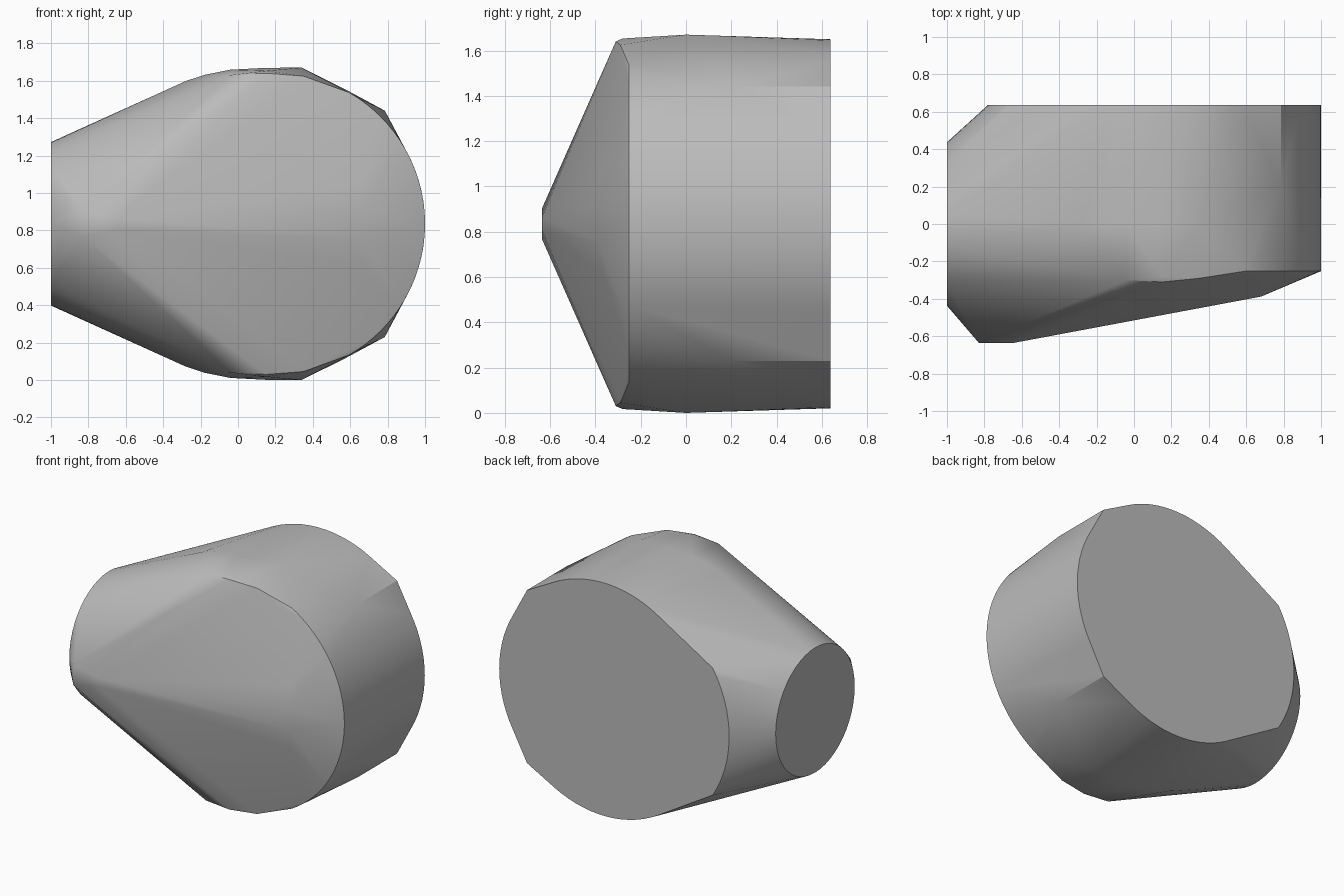
import bpy, bmesh
from math import radians, cos, sin

cube = bpy.data.objects.get("Cube")
if cube:
    bpy.data.objects.remove(cube, do_unlink=True)

MID = 0.835        # height of the horizontal symmetry plane
BACK = 0.637
points = []


def mirrored(x, y, h):
    """Add a point above and below the symmetry plane."""
    points.extend([(x, y, MID + h), (x, y, MID - h)])


def arc(cx, radius, y, start, end, steps):
    """Arc in a plane facing the front, mirrored in height."""
    for i in range(steps + 1):
        a = radians(start + (end - start) * i / steps)
        mirrored(cx + radius * cos(a), y, radius * sin(a))


# Round end disc on the right side
for i in range(48):
    a = radians(i * 7.5)
    points.append((-1, 0.437 * cos(a), MID + 0.437 * sin(a)))

# Flat back: large arc, blunt corner and shallow end arc
arc(0.19, 0.81, BACK, 0, 42, 10)
arc(0.19, 0.815, BACK, 62, 121, 14)
arc(0.06, 0.84, BACK, 148, 180, 8)
for y in (0.2, BACK):
    mirrored(0.785, y, 0.605)

# Front rim of the wide drum
arc(0.19, 0.81, -0.252, 0, 60, 16)
for x, y, h in ((0.35, -0.29, 0.79), (0.15, -0.31, 0.805),
                (-0.04, -0.3, 0.795), (0.15, -0.28, 0.818)):
    mirrored(x, y, h)

# Widest section above and below
for x, h in ((0.34, 0.835), (0.15, 0.834), (-0.04, 0.824),
             (-0.18, 0.796), (-0.28, 0.763)):
    mirrored(x, 0, h)

# Blunt nose and the shoulder on the front slope
mirrored(-0.83, -0.635, 0.07)
mirrored(-0.64, -0.635, 0.03)
mirrored(0.68, -0.388, 0.08)
mirrored(0.66, -0.365, 0.22)

# Wrap the sections in one convex skin
bm = bmesh.new()
for p in points:
    bm.verts.new(p)
bmesh.ops.remove_doubles(bm, verts=bm.verts[:], dist=0.001)
bmesh.ops.convex_hull(bm, input=bm.verts[:])
bmesh.ops.delete(bm, geom=[v for v in bm.verts if not v.link_faces], context="VERTS")
bmesh.ops.dissolve_limit(bm, angle_limit=radians(0.5), verts=bm.verts[:], edges=bm.edges[:])
bmesh.ops.recalc_face_normals(bm, faces=bm.faces[:])

mesh = bpy.data.meshes.new("tapered_body")
bm.to_mesh(mesh)
bm.free()
body = bpy.data.objects.new("tapered_body", mesh)
bpy.context.collection.objects.link(body)

# Plain grey material
grey = bpy.data.materials.new("plain_grey")
grey.use_nodes = True
grey.diffuse_color = (0.5, 0.5, 0.5, 1)
grey.node_tree.nodes["Principled BSDF"].inputs["Base Color"].default_value = (0.5, 0.5, 0.5, 1)
mesh.materials.append(grey)

bpy.ops.object.select_all(action="DESELECT")
body.select_set(True)
bpy.context.view_layer.objects.active = body
bpy.ops.object.shade_smooth_by_angle(angle=radians(30))
